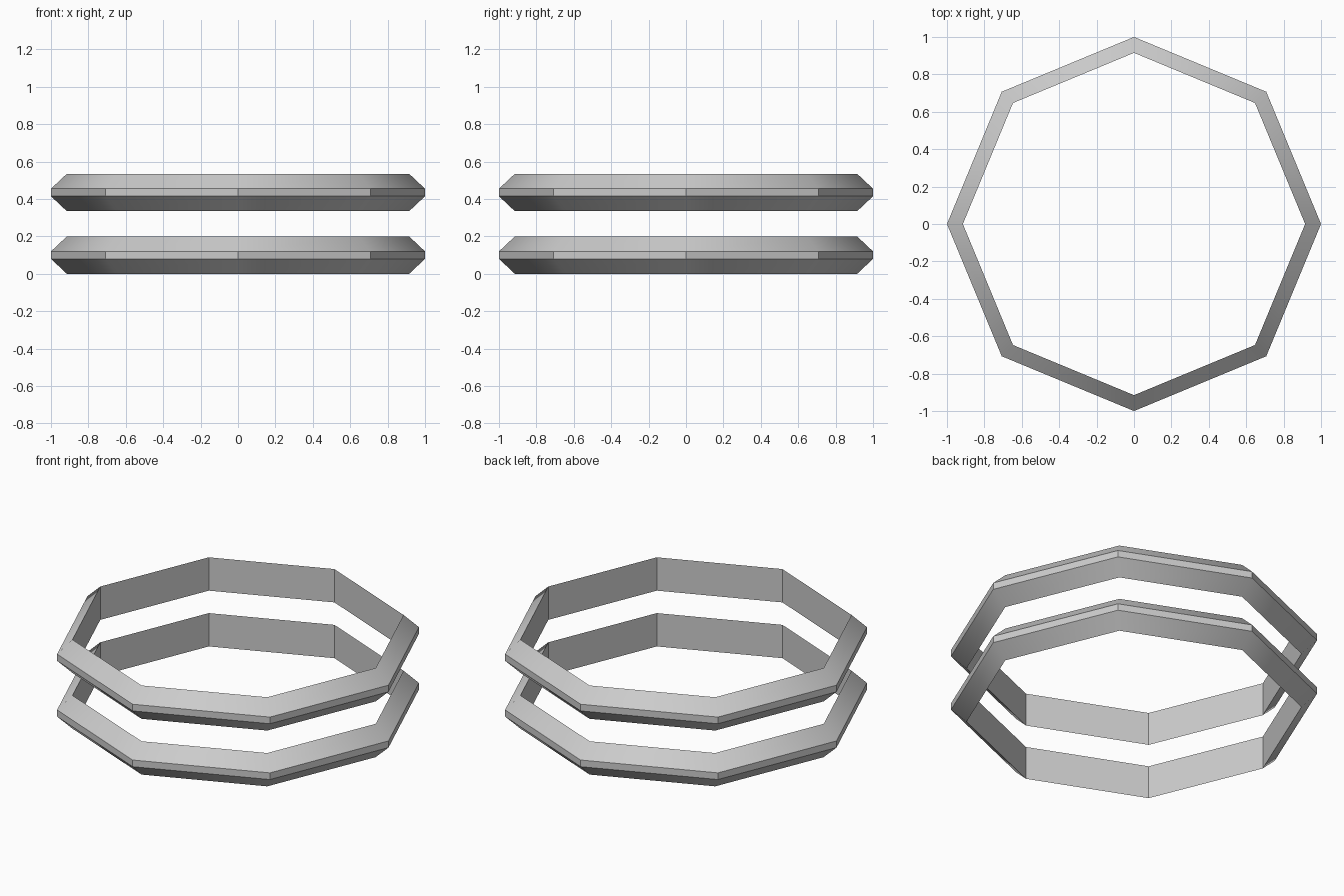
import bpy
import bmesh
import math

cube = bpy.data.objects.get("Cube")
if cube:
    bpy.data.objects.remove(cube, do_unlink=True)

SIDES = 8
# Ring cross-section as (radius, height): flat inner wall, chamfers, thin outer band
PROFILE = [(0.915, 0.0), (1.0, 0.08), (1.0, 0.12), (0.915, 0.2)]

grey = bpy.data.materials.new("light_grey")
grey.use_nodes = True
colour = (0.6, 0.6, 0.6, 1)
grey.diffuse_color = colour
grey.node_tree.nodes["Principled BSDF"].inputs["Base Color"].default_value = colour


def make_ring(name, base):
    """Sweep the cross-section around an octagon."""
    bm = bmesh.new()
    loops = []
    for i in range(SIDES):
        a = math.tau * i / SIDES
        loops.append([bm.verts.new((r * math.cos(a), r * math.sin(a), z))
                      for r, z in PROFILE])
    n = len(PROFILE)
    for i in range(SIDES):
        here, there = loops[i], loops[(i + 1) % SIDES]
        for j in range(n):
            k = (j + 1) % n
            bm.faces.new((here[j], there[j], there[k], here[k]))
    bmesh.ops.recalc_face_normals(bm, faces=bm.faces)
    mesh = bpy.data.meshes.new(name)
    bm.to_mesh(mesh)
    bm.free()
    mesh.materials.append(grey)
    ring = bpy.data.objects.new(name, mesh)
    ring.location.z = base
    bpy.context.collection.objects.link(ring)
    # Chamfers blend round the ring; the bands stay faceted
    bpy.ops.object.select_all(action="DESELECT")
    ring.select_set(True)
    bpy.context.view_layer.objects.active = ring
    bpy.ops.object.shade_smooth_by_angle(angle=math.radians(38))


make_ring("lower_ring", 0.0)
make_ring("upper_ring", 0.335)
